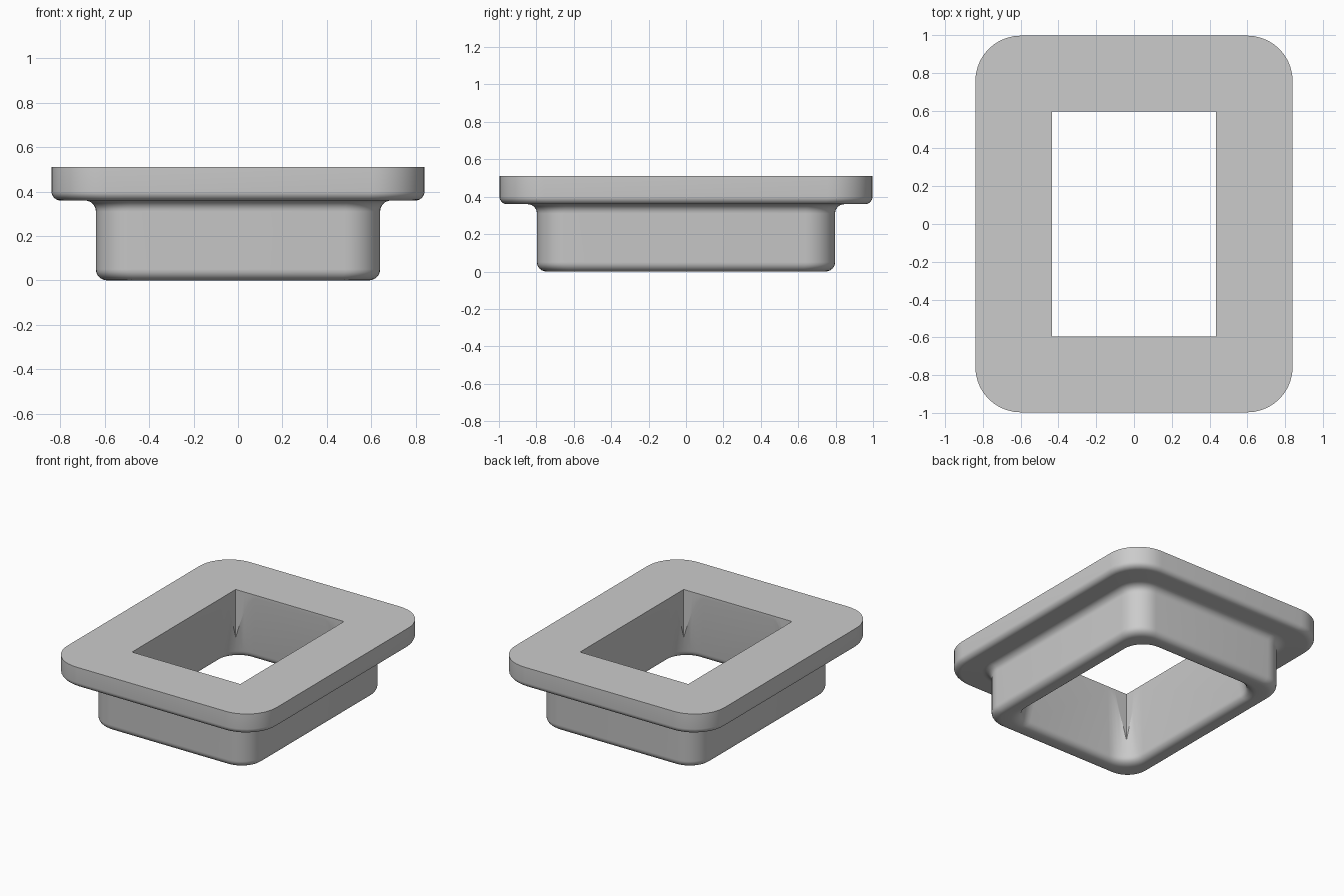
import bpy, bmesh
from math import pi, sin, cos

old = bpy.data.objects.get("Cube")
if old:
    bpy.data.objects.remove(old, do_unlink=True)

HOLE_X, HOLE_Y, TOP = 0.435, 0.595, 0.51
BODY_X, BODY_Y, BODY_R = 0.64, 0.797, 0.16
SEG = 10

grey = bpy.data.materials.new("plain_grey")
grey.use_nodes = True
grey.diffuse_color = (0.6, 0.6, 0.6, 1)
grey.node_tree.nodes["Principled BSDF"].inputs["Base Color"].default_value = (0.6, 0.6, 0.6, 1)


def rounded_rect(bm, hx, hy, r, z):
    """Closed ring of vertices with four rounded corners."""
    ring = []
    for q, (sx, sy) in enumerate([(1, 1), (-1, 1), (-1, -1), (1, -1)]):
        for i in range(SEG + 1):
            a = (q + i / SEG) * pi / 2
            ring.append(bm.verts.new((sx * (hx - r) + r * cos(a),
                                      sy * (hy - r) + r * sin(a), z)))
    return ring


def fillet(cx, cz, r, start, end, steps=6):
    """Arc of (offset, height) points in degrees."""
    angles = [(start + (end - start) * i / steps) * pi / 180 for i in range(steps + 1)]
    return [(cx + r * cos(a), cz + r * sin(a)) for a in angles]


# Outer profile: rounded foot, concave neck, rounded flange, flat top
outer = (fillet(-0.05, 0.05, 0.05, -90, 0)
         + fillet(0.05, 0.31, 0.05, 180, 90)
         + fillet(0.16, 0.40, 0.04, -90, 0)
         + [(0.20, TOP)])
# Inner profile: opening flares downward into a rounded lip
inner = [(-0.003, TOP)] + fillet(0.113, 0.05, 0.05, 180, 270)

bm = bmesh.new()
rings = [rounded_rect(bm, BODY_X + o, BODY_Y + o, BODY_R + o * 0.4, z) for o, z in outer]
rings += [rounded_rect(bm, HOLE_X + o, HOLE_Y + o, 0.16, z) for o, z in inner]
for k, ring in enumerate(rings):
    after = rings[(k + 1) % len(rings)]
    for i in range(len(ring)):
        j = (i + 1) % len(ring)
        bm.faces.new((ring[i], ring[j], after[j], after[i]))
bmesh.ops.recalc_face_normals(bm, faces=bm.faces)
mesh = bpy.data.meshes.new("flanged_frame")
bm.to_mesh(mesh)
bm.free()
frame = bpy.data.objects.new("flanged_frame", mesh)
bpy.context.collection.objects.link(frame)
mesh.materials.append(grey)

# Square-cornered cutter for the upper opening
bpy.ops.mesh.primitive_cube_add(size=2, location=(0, 0, 0.5))
cutter = bpy.context.object
cutter.name = "opening_cutter"
cutter.scale = (HOLE_X, HOLE_Y, 1)
cutter.data.materials.append(grey)
cutter.hide_render = True
cutter.hide_set(True)

cut = frame.modifiers.new("square_opening", "BOOLEAN")
cut.operation = "DIFFERENCE"
cut.solver = "EXACT"
cut.object = cutter

# Apply the cut, then smooth the rounded edges
bpy.ops.object.select_all(action="DESELECT")
frame.select_set(True)
bpy.context.view_layer.objects.active = frame
bpy.ops.object.modifier_apply(modifier=cut.name)
bpy.data.objects.remove(cutter, do_unlink=True)
bpy.ops.object.shade_smooth_by_angle(angle=pi / 6)
